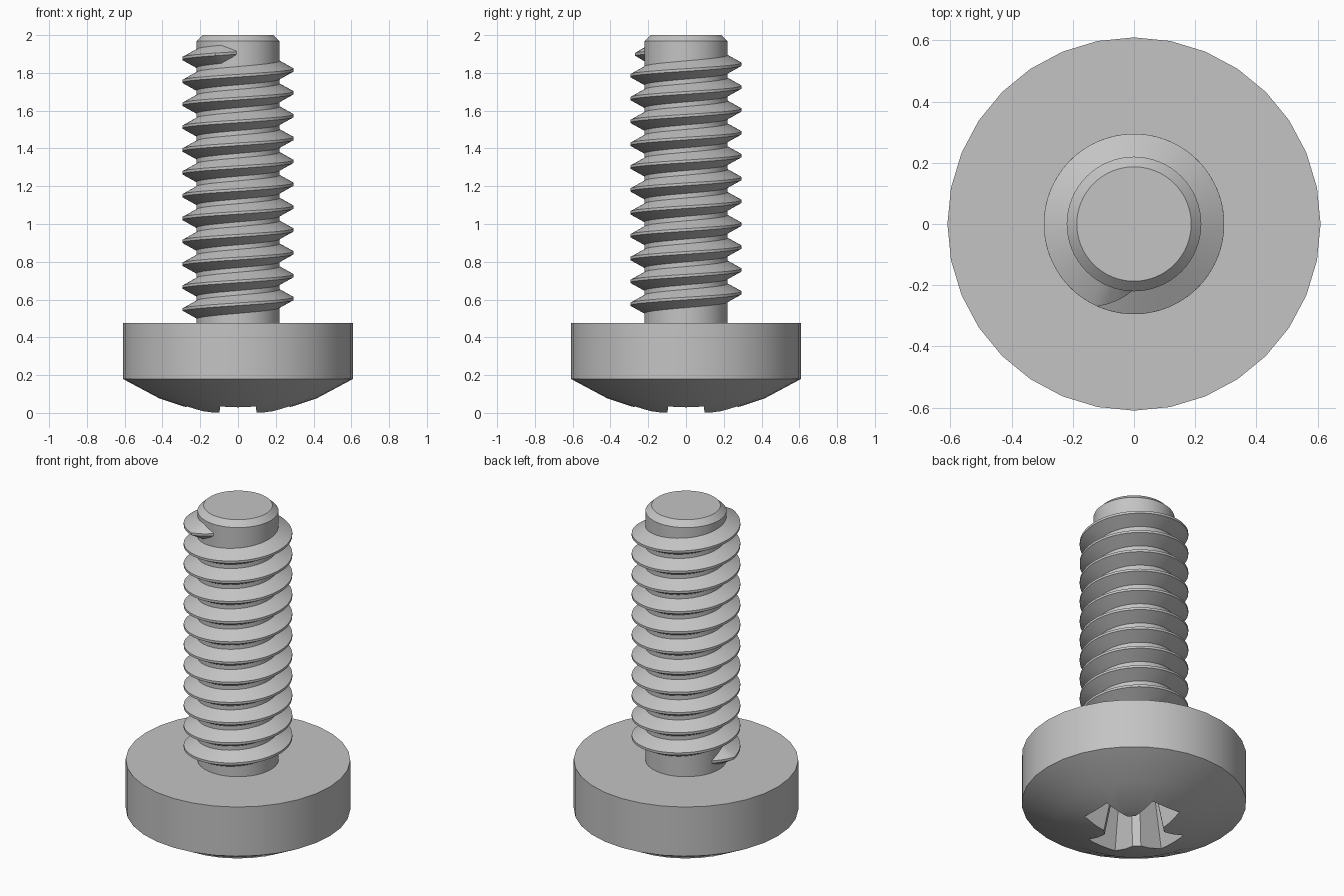
import bpy, bmesh, math

if "Cube" in bpy.data.objects:
    bpy.data.objects.remove(bpy.data.objects["Cube"])

steel = bpy.data.materials.new("grey steel")
steel.diffuse_color = (0.55, 0.55, 0.55, 1)
steel.use_nodes = True
steel.node_tree.nodes["Principled BSDF"].inputs["Base Color"].default_value = steel.diffuse_color


def make_object(name, verts, faces):
    """Mesh object with outward normals and the steel material."""
    mesh = bpy.data.meshes.new(name)
    mesh.from_pydata(verts, [], faces)
    bm = bmesh.new()
    bm.from_mesh(mesh)
    bmesh.ops.recalc_face_normals(bm, faces=bm.faces)
    bm.to_mesh(mesh)
    bm.free()
    mesh.materials.append(steel)
    obj = bpy.data.objects.new(name, mesh)
    bpy.context.collection.objects.link(obj)
    return obj


def loft(name, rings):
    """Skin equal-length closed rings and cap both ends."""
    n = len(rings[0])
    verts = [p for ring in rings for p in ring]
    faces = [list(range(n)), list(range(len(verts) - n, len(verts)))]
    for k in range(len(rings) - 1):
        for i in range(n):
            j = (i + 1) % n
            faces.append([k * n + i, k * n + j, (k + 1) * n + j, (k + 1) * n + i])
    return make_object(name, verts, faces)


def circle(r, z, sides):
    return [(r * math.cos(2 * math.pi * i / sides),
             r * math.sin(2 * math.pi * i / sides), z) for i in range(sides)]


def activate(obj):
    bpy.ops.object.select_all(action='DESELECT')
    obj.select_set(True)
    bpy.context.view_layer.objects.active = obj


def shade(obj, degrees):
    activate(obj)
    bpy.ops.object.shade_smooth_by_angle(angle=math.radians(degrees))


def cross(length, half, corner, z):
    """Four-armed outline with bevelled inner corners."""
    arm = [(length, -half), (length, half), (corner, half), (half, corner)]
    ring = []
    for q in range(4):
        c, s = [(1, 0), (0, 1), (-1, 0), (0, -1)][q]
        ring += [(c * x - s * y, s * x + c * y, z) for x, y in arm]
    return ring


# Head: domed underside, straight rim, flat shoulder
head_profile = [(0.005, -0.022), (0.21, 0.009), (0.415, 0.076), (0.61, 0.18), (0.61, 0.475)]
head = loft("head", [circle(r, z, 32) for r, z in head_profile])

# Cross-shaped drive recess, tapering into the head
cutter = loft("recess_cutter", [cross(0.295, 0.105, 0.138, -0.05),
                                cross(0.20, 0.06, 0.09, 0.30),
                                cross(0.06, 0.02, 0.03, 0.36)])
cutter.hide_render = True
cut = head.modifiers.new("recess", 'BOOLEAN')
cut.operation = 'DIFFERENCE'
cut.solver = 'EXACT'
cut.object = cutter
activate(head)
bpy.ops.object.modifier_apply(modifier=cut.name)
bpy.data.objects.remove(cutter)
shade(head, 25)

# Shaft core with chamfered tip
shaft = loft("shaft", [circle(r, z, 64) for r, z in
                       [(0.22, 0.46), (0.22, 1.968), (0.187, 2.0)]])
shade(shaft, 30)

# Right-handed thread that runs out at both ends
PITCH, ROOT, CREST = 0.121, 0.217, 0.295
START, END, FADE, STEP = 165, 180 + 11 * 360 + 88, 22, 5.5
steps = round((END - START) / STEP)
rings = []
for k in range(steps + 1):
    deg = START + (END - START) * k / steps
    f = min(1, (deg - START) / FADE, (END - deg) / FADE)
    a = math.radians(deg)
    z = 0.545 + PITCH * (deg - 180) / 360
    crest = ROOT + 0.004 + (CREST - ROOT - 0.004) * f
    base = 0.05 * (0.25 + 0.75 * f)
    section = [(ROOT, -base), (crest, -0.007), (crest, 0.007), (ROOT, base)]
    rings.append([(r * math.cos(a), r * math.sin(a), z + h) for r, h in section])
thread = loft("thread", rings)
shade(thread, 30)
